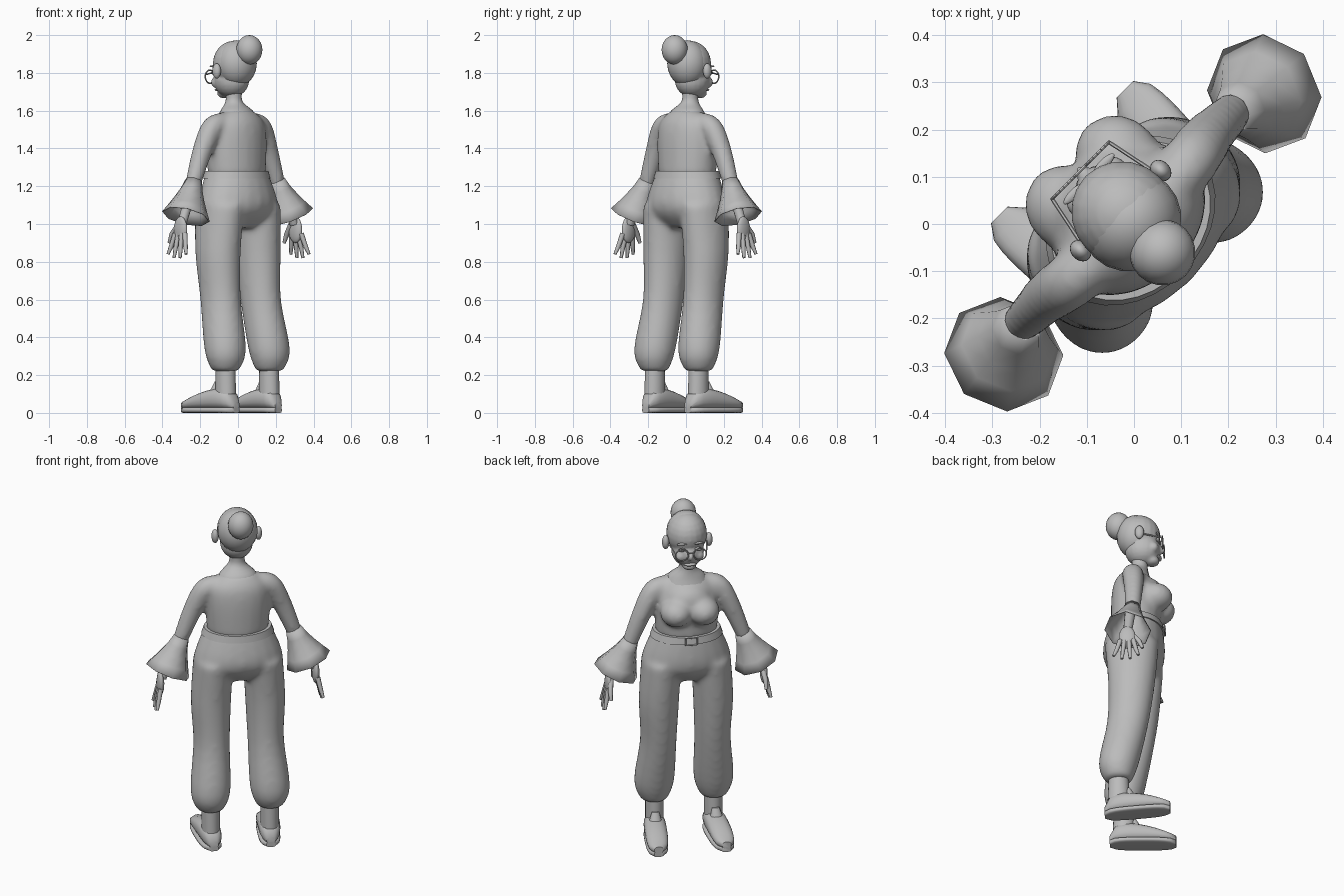
import bpy, bmesh, math
from mathutils import Vector, Matrix

cube = bpy.data.objects.get("Cube")
if cube:
    bpy.data.objects.remove(cube, do_unlink=True)

grey = bpy.data.materials.new("plain_grey")
grey.use_nodes = True
colour = (.5, .5, .5, 1)
grey.diffuse_color = colour
grey.node_tree.nodes["Principled BSDF"].inputs["Base Color"].default_value = colour

# The figure is modelled facing +y, then turned on the spot
TURN = Matrix.Rotation(math.radians(45), 4, 'Z')
X, Y, Z = Vector((1, 0, 0)), Vector((0, 1, 0)), Vector((0, 0, 1))
SIDES = {"left": -1, "right": 1}


def smooth(rows, steps=4):
    """Pass a smooth spline through a few rows of numbers."""
    points = [Vector(row) for row in rows]
    padded = [points[0], *points, points[-1]]
    result = []
    for a, b, c, d in zip(padded, padded[1:], padded[2:], padded[3:]):
        for step in range(steps):
            t = step / steps
            result.append(b + (c - a) * (t / 2) + (a * 2 - b * 5 + c * 4 - d) * (t * t / 2)
                          + (b * 3 - a - c * 3 + d) * (t ** 3 / 2))
    return result + [points[-1]]


def loft(bm, rings, count=20, power=2, cap=True):
    """Skin rings given as (centre, u axis, v axis)."""
    def bend(value):
        return math.copysign(abs(value) ** (2 / power), value)
    loops = []
    for centre, u, v in rings:
        angles = [math.tau * i / count for i in range(count)]
        loops.append([bm.verts.new(centre + u * bend(math.cos(a)) + v * bend(math.sin(a))) for a in angles])
    for lower, upper in zip(loops, loops[1:]):
        for i in range(count):
            j = (i + 1) % count
            bm.faces.new((lower[i], lower[j], upper[j], upper[i]))
    if cap:
        bm.faces.new(loops[0][::-1])
        bm.faces.new(loops[-1])


def stack(bm, rows, side=1, **options):
    """Splined horizontal rings: x, y, z, half width, half depth."""
    loft(bm, [(Vector((x * side, y, z)), X * a, Y * b) for x, y, z, a, b in smooth(rows)], **options)


def tube(bm, rows, side=1, **options):
    """Rings square to a path: x, y, z, radius."""
    points = [Vector((row[0] * side, row[1], row[2])) for row in rows]
    rings = []
    for i, point in enumerate(points):
        along = (points[min(i + 1, len(points) - 1)] - points[max(i - 1, 0)]).normalized()
        u = along.cross(Y if abs(along.y) < .8 else Z).normalized()
        rings.append((point, u * rows[i][3], along.cross(u) * rows[i][3]))
    loft(bm, rings, **options)


def ball(bm, place, size, side=1):
    """Ellipsoid, mirrored by side."""
    x, y, z = place
    matrix = Matrix.Translation((x * side, y, z)) @ Matrix.Diagonal((*size, 1))
    bmesh.ops.create_uvsphere(bm, u_segments=20, v_segments=12, radius=1, matrix=matrix)


def rim(bm, place, width, height, corners, start=0):
    """Thin upright frame; four corners make a square one."""
    rows = []
    for i in range(corners + 1):
        angle = start + math.tau * i / corners
        rows.append((place[0] + width * math.cos(angle), place[1], place[2] + height * math.sin(angle), .004))
    for segment in zip(rows, rows[1:]):
        tube(bm, segment, count=6)


def finish(bm, name, remesh=0, soften=4, thickness=0):
    bmesh.ops.recalc_face_normals(bm, faces=bm.faces)
    mesh = bpy.data.meshes.new(name)
    bm.to_mesh(mesh)
    bm.free()
    mesh.materials.append(grey)
    part = bpy.data.objects.new(name, mesh)
    bpy.context.collection.objects.link(part)
    part.matrix_world = TURN
    bpy.ops.object.select_all(action='DESELECT')
    part.select_set(True)
    bpy.context.view_layer.objects.active = part
    bpy.ops.object.shade_smooth_by_angle(angle=math.radians(50))
    if remesh:
        blend = part.modifiers.new("Blend", 'REMESH')
        blend.mode, blend.voxel_size, blend.use_smooth_shade = 'VOXEL', remesh, True
        relax = part.modifiers.new("Soften", 'SMOOTH')
        relax.factor, relax.iterations = .5, soften
    if thickness:
        part.modifiers.new("Thickness", 'SOLIDIFY').thickness = thickness


# Trousers: hips and two gathered legs
bm = bmesh.new()
stack(bm, [(0, 0, .98, .15, .08), (0, 0, 1.05, .24, .15), (0, 0, 1.13, .24, .17), (0, .01, 1.28, .18, .145)])
for side in SIDES.values():
    stack(bm, [(.135, 0, 1.1, .11, .15), (.15, 0, .85, .11, .13), (.15, -.02, .6, .1, .115),
               (.165, -.07, .33, .11, .11), (.165, -.07, .22, .07, .07)], side)
finish(bm, "trousers", remesh=.012, soften=18)

# Blouse: torso, draped bust and upper sleeves
bm = bmesh.new()
stack(bm, [(0, .01, 1.26, .17, .135), (0, .01, 1.44, .18, .135), (0, 0, 1.54, .16, .11), (0, 0, 1.6, .09, .07)])
ball(bm, (0, .07, 1.47), (.13, .1, .1))
for side in SIDES.values():
    ball(bm, (.075, .12, 1.42), (.09, .1, .08), side)
    tube(bm, smooth([(.1, 0, 1.54, .05), (.18, .01, 1.51, .06), (.25, .02, 1.38, .053), (.32, .02, 1.2, .042)]), side)
finish(bm, "blouse", remesh=.012, soften=16)

# Belt and buckle
bm = bmesh.new()
stack(bm, [(0, .01, 1.24, .2, .157), (0, .01, 1.28, .186, .15)], count=32)
finish(bm, "belt")
bm = bmesh.new()
rim(bm, (0, .168, 1.26), .045, .03, corners=4, start=math.pi / 4)
finish(bm, "buckle")

# Neck and upper chest
bm = bmesh.new()
stack(bm, [(0, .01, 1.56, .12, .09), (0, .01, 1.6, .095, .075), (0, .03, 1.65, .045, .045), (0, .03, 1.72, .045, .045)])
finish(bm, "neck")

# Head: skull, jaw, chin, nose and cheeks
bm = bmesh.new()
ball(bm, (0, .03, 1.85), (.11, .115, .12))
ball(bm, (0, .05, 1.76), (.09, .1, .09))
ball(bm, (0, .1, 1.69), (.04, .04, .025))
ball(bm, (0, .145, 1.76), (.015, .025, .025))
for side in SIDES.values():
    ball(bm, (.05, .11, 1.75), (.03, .03, .03), side)
finish(bm, "head", remesh=.008)

# Paired features of the face
for name, place, size in (("ears", (.12, .04, 1.81), (.02, .025, .04)),
                          ("eyes", (.045, .135, 1.8), (.02, .01, .01)),
                          ("brows", (.045, .135, 1.835), (.03, .01, .006))):
    bm = bmesh.new()
    for side in SIDES.values():
        ball(bm, place, size, side)
    finish(bm, name)

# Lips, fitted hair and bun
for name, place, size in (("lips", (0, .137, 1.71), (.035, .015, .008)),
                          ("hair", (0, .01, 1.85), (.11, .105, .123)),
                          ("hair_bun", (0, -.085, 1.922), (.07, .07, .078))):
    bm = bmesh.new()
    ball(bm, place, size)
    finish(bm, name)

# Spectacles: two rims, bridge and temples
bm = bmesh.new()
for side in SIDES.values():
    rim(bm, (.05 * side, .16, 1.78), .035, .035, corners=20)
    tube(bm, [(.085, .16, 1.79, .004), (.11, .04, 1.81, .004)], side, count=6)
tube(bm, [(-.015, .16, 1.79, .004), (.015, .16, 1.79, .004)], count=6)
finish(bm, "spectacles")

for name, side in SIDES.items():
    # Flared eight-sided cuff, open at the bottom
    bm = bmesh.new()
    top, bottom = Vector((.31, .02, 1.23)), Vector((.39, 0, 1.04))
    steps = [i / 4 for i in range(5)]
    tube(bm, [(*top.lerp(bottom, t), .044 + .085 * t ** 1.3) for t in steps], side, count=8, cap=False)
    finish(bm, name + "_cuff", thickness=.004)

    # Hand: wrist, flat palm, four spread fingers and a thumb
    bm = bmesh.new()
    tube(bm, [(.33, .01, 1.2, .03), (.42, 0, 1, .024)], side, count=12)
    ball(bm, (.43, 0, .97), (.02, .046, .07), side)
    for finger in range(4):
        spread = .034 - .024 * finger
        reach = .82 if finger in (1, 2) else .84
        tube(bm, [(.435, spread, .95, .014), (.45, spread * 1.5, .88, .012), (.46, spread * 1.9, reach, .008)],
             side, count=8)
    tube(bm, [(.42, .02, 1, .016), (.43, .065, .945, .014), (.43, .085, .9, .009)], side, count=8)
    finish(bm, name + "_hand")

    # Ankle
    bm = bmesh.new()
    stack(bm, [(.163, -.07, .26, .05, .054), (.163, -.07, .1, .05, .06)], side)
    finish(bm, name + "_ankle")

    # Slip-on shoe and flat sole, swept from heel to toe
    shoe, sole = bmesh.new(), bmesh.new()
    upper_rings, sole_rings = [], []
    for i in range(13):
        t = i / 12
        bulge = math.sqrt(1 - abs(2 * t - 1) ** 3)
        base = Vector(((.158 + .03 * t) * side, .36 * t - .145, 0))
        width = X * (.025 + .037 * bulge)
        half = .02 + .04 * (1 - t * t) * bulge
        upper_rings.append((base + Z * (half + .02), width, Z * half))
        sole_rings.append((base + Z * .015, width, Z * .015))
    loft(shoe, upper_rings, power=2.4)
    loft(sole, sole_rings, power=3.5)
    finish(shoe, name + "_shoe")
    finish(sole, name + "_sole")

    # Raised tongue in front of the ankle
    bm = bmesh.new()
    stack(bm, [(.17, 0, .1, .04, .035), (.167, -.015, .165, .02, .012)], side, count=12)
    finish(bm, name + "_shoe_tongue")
